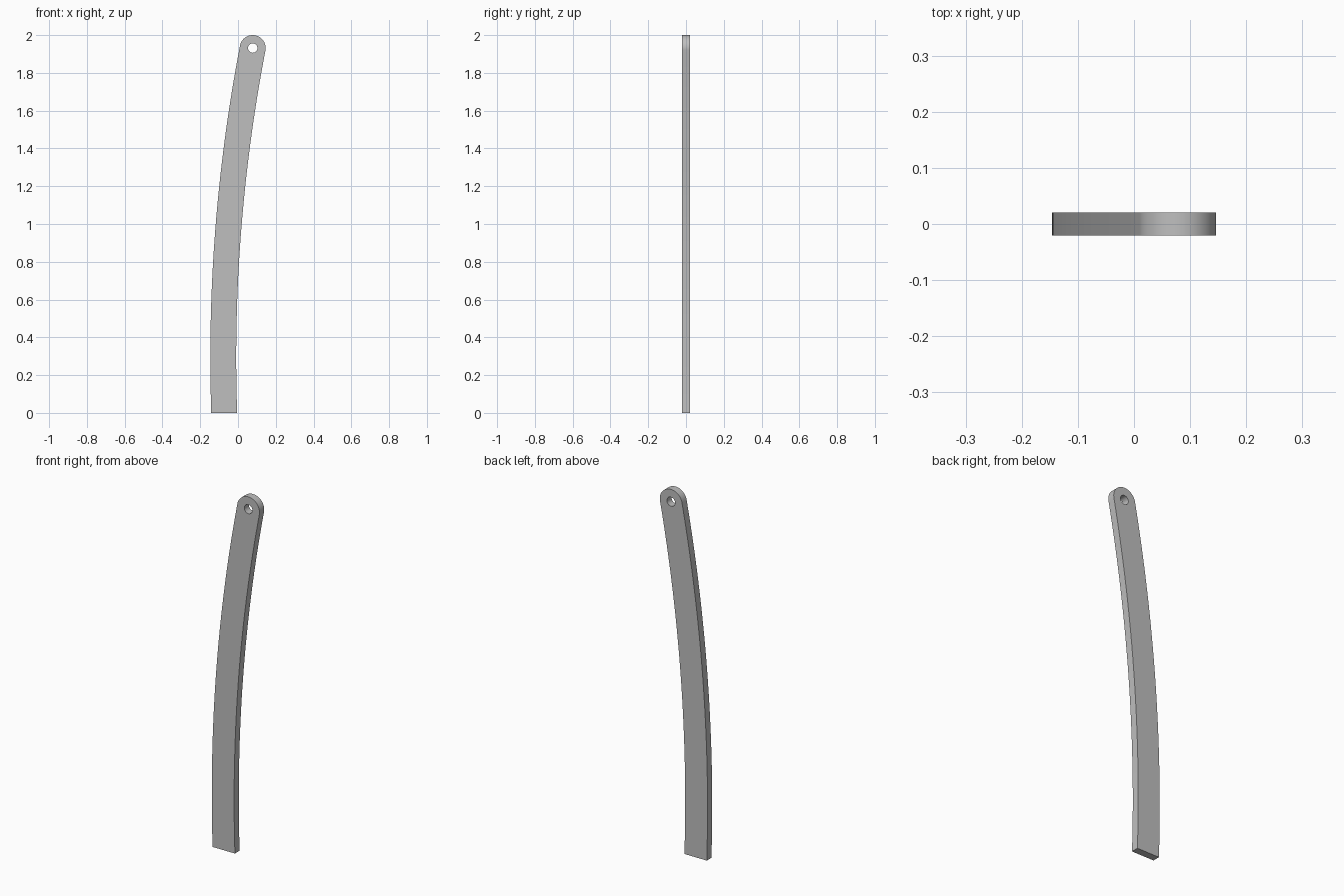
import bpy
import bmesh
from math import asin, cos, sin, pi, radians

cube = bpy.data.objects.get("Cube")
if cube:
    bpy.data.objects.remove(cube, do_unlink=True)

# Main dimensions
HALF_WIDTH = 0.0685
HALF_DEPTH = 0.0205
HOLE_RADIUS = 0.025
BEND_RADIUS = 8.69
BEND_Z = 0.293              # height where the bar runs vertical
BEND_X = BEND_RADIUS - 0.078
TIP_Z = 2 - HALF_WIDTH
TIP_ANGLE = asin((TIP_Z - BEND_Z) / BEND_RADIUS)
TIP_X = BEND_X - BEND_RADIUS * cos(TIP_ANGLE)


def bent_edge(radius, steps=32):
    """One long edge, from the flat foot up to the rounded tip."""
    start = -asin(BEND_Z / radius)
    angles = [start + (TIP_ANGLE - start) * i / steps for i in range(steps + 1)]
    return [(BEND_X - radius * cos(a), BEND_Z + radius * sin(a)) for a in angles]


def arc(radius, start, sweep, steps):
    """Points around the tip centre, both ends left out of a part sweep."""
    angles = [start + sweep * i / steps for i in range(1, steps)]
    return [(TIP_X + radius * cos(a), TIP_Z + radius * sin(a)) for a in angles]


def add_loop(bm, points):
    verts = [bm.verts.new((x, -HALF_DEPTH, z)) for x, z in points]
    return [bm.edges.new((v, verts[i - 1])) for i, v in enumerate(verts)]


# Outline: left edge, round cap, right edge, plus the pin hole
left_edge = bent_edge(BEND_RADIUS + HALF_WIDTH)
right_edge = bent_edge(BEND_RADIUS - HALF_WIDTH)
cap = arc(HALF_WIDTH, pi - TIP_ANGLE, -pi, 32)
hole = arc(HOLE_RADIUS, 0, 2 * pi * 33 / 32, 33)

bm = bmesh.new()
edges = add_loop(bm, left_edge + cap + right_edge[::-1]) + add_loop(bm, hole)
bmesh.ops.triangle_fill(bm, use_beauty=True, use_dissolve=False, edges=edges)

# Thickness
result = bmesh.ops.extrude_face_region(bm, geom=bm.faces[:], use_keep_orig=True)
back = [v for v in result["geom"] if isinstance(v, bmesh.types.BMVert)]
bmesh.ops.translate(bm, verts=back, vec=(0, 2 * HALF_DEPTH, 0))
bmesh.ops.recalc_face_normals(bm, faces=bm.faces[:])

mesh = bpy.data.meshes.new("curved_bar")
bm.to_mesh(mesh)
bm.free()
bar = bpy.data.objects.new("curved_bar", mesh)
bpy.context.collection.objects.link(bar)

# Plain grey finish
grey = bpy.data.materials.new("grey")
grey.use_nodes = True
color = (0.52, 0.52, 0.52, 1)
grey.diffuse_color = color
grey.node_tree.nodes["Principled BSDF"].inputs["Base Color"].default_value = color
mesh.materials.append(grey)

# Smooth curved sides, sharp rims
bpy.ops.object.select_all(action="DESELECT")
bar.select_set(True)
bpy.context.view_layer.objects.active = bar
bpy.ops.object.shade_smooth_by_angle(angle=radians(30))
